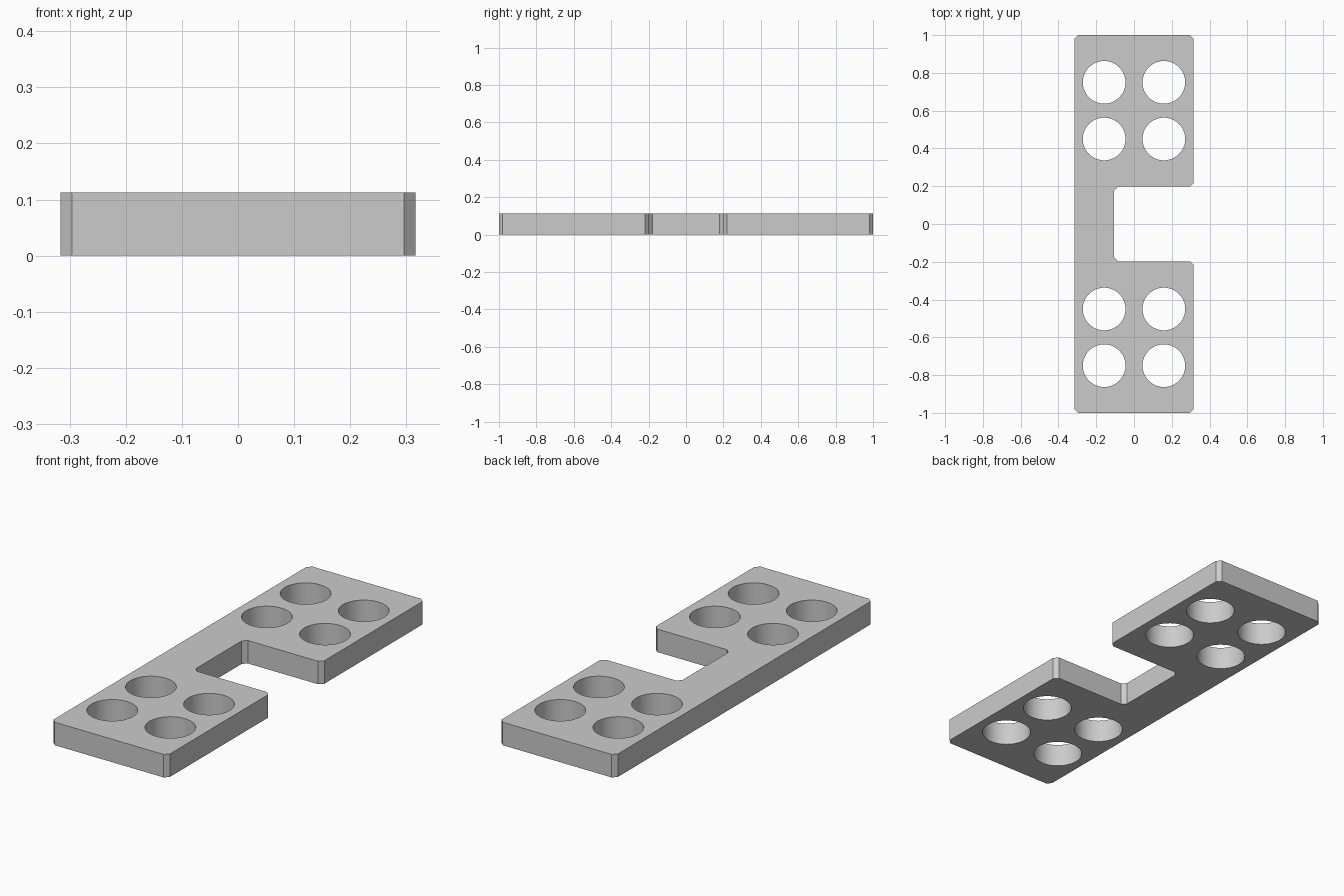
import bpy, bmesh, math
from mathutils import Vector

cube = bpy.data.objects.get("Cube")
if cube:
    bpy.data.objects.remove(cube, do_unlink=True)

HALF_W, HALF_L, HEIGHT = 0.316, 1.0, 0.113
NOTCH_X, NOTCH_Y = -0.105, 0.198
HOLE_R, HOLE_X = 0.113, 0.158
HOLE_ROWS = (0.45, 0.75)

grey = bpy.data.materials.new("plain grey")
grey.use_nodes = True
colour = (0.6, 0.6, 0.6, 1)
grey.diffuse_color = colour
grey.node_tree.nodes["Principled BSDF"].inputs["Base Color"].default_value = colour


def soften(prev, corner, nxt, size, steps):
    """Replace a right-angled corner by a chamfer (one step) or a fillet."""
    a = (prev - corner).normalized() * size
    b = (nxt - corner).normalized() * size
    points = []
    for i in range(steps + 1):
        t = i / steps * math.pi / 2
        points.append(corner + a * (1 - math.sin(t)) + b * (1 - math.cos(t)))
    return points


def add_loop(bm, points):
    verts = [bm.verts.new((p[0], p[1], 0)) for p in points]
    return [bm.edges.new((v, verts[i - 1])) for i, v in enumerate(verts)]


# Outline of the plate: chamfered outside corners, filleted notch corners
corners = [(-HALF_W, -HALF_L), (HALF_W, -HALF_L), (HALF_W, -NOTCH_Y),
           (NOTCH_X, -NOTCH_Y), (NOTCH_X, NOTCH_Y), (HALF_W, NOTCH_Y),
           (HALF_W, HALF_L), (-HALF_W, HALF_L)]
corners = [Vector(c) for c in corners]
outline = []
for i, c in enumerate(corners):
    inside = c.x == NOTCH_X
    outline += soften(corners[i - 1], c, corners[(i + 1) % len(corners)],
                      0.03 if inside else 0.02, 6 if inside else 1)

bm = bmesh.new()
edges = add_loop(bm, outline)

# Round through holes, in two groups of four
for sx in (-1, 1):
    for sy in (-1, 1):
        for row in HOLE_ROWS:
            turns = [i * math.tau / 64 for i in range(64)]
            edges += add_loop(bm, [(sx * HOLE_X + HOLE_R * math.cos(t),
                                    sy * row + HOLE_R * math.sin(t)) for t in turns])

# Fill between the loops and raise the plate to its thickness
bmesh.ops.triangle_fill(bm, edges=edges, use_beauty=True, normal=(0, 0, 1))
raised = bmesh.ops.extrude_face_region(bm, geom=bm.faces[:], use_keep_orig=True)
top = [g for g in raised["geom"] if isinstance(g, bmesh.types.BMVert)]
bmesh.ops.translate(bm, verts=top, vec=(0, 0, HEIGHT))
bmesh.ops.recalc_face_normals(bm, faces=bm.faces[:])

mesh = bpy.data.meshes.new("mounting_plate")
bm.to_mesh(mesh)
bm.free()
mesh.materials.append(grey)
plate = bpy.data.objects.new("mounting_plate", mesh)
bpy.context.collection.objects.link(plate)

bpy.ops.object.select_all(action='DESELECT')
plate.select_set(True)
bpy.context.view_layer.objects.active = plate
bpy.ops.object.shade_smooth_by_angle(angle=math.radians(30))
